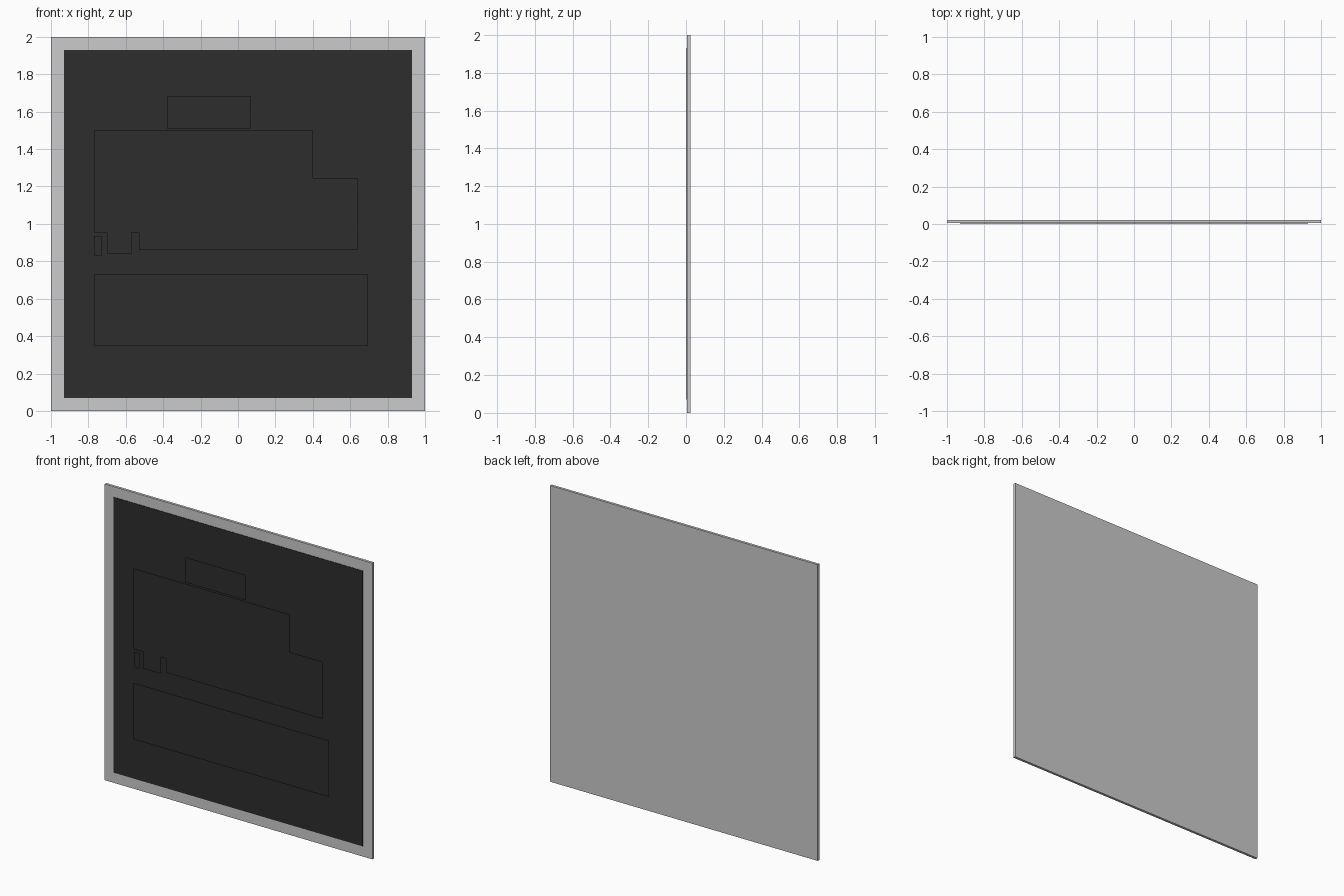
import bpy, bmesh, math

if "Cube" in bpy.data.objects:
    bpy.data.objects.remove(bpy.data.objects["Cube"])

dark = bpy.data.materials.new("charcoal")
dark.diffuse_color = (0.027, 0.027, 0.027, 1)
dark.use_nodes = True
dark.node_tree.nodes["Principled BSDF"].inputs["Base Color"].default_value = dark.diffuse_color


def box(name, x0, x1, y0, y1, z0, z1, mat=None):
    bpy.ops.mesh.primitive_cube_add(size=1, location=((x0 + x1) / 2, (y0 + y1) / 2, (z0 + z1) / 2))
    ob = bpy.context.object
    ob.name = name
    ob.scale = (x1 - x0, y1 - y0, z1 - z0)
    bpy.ops.object.transform_apply(location=False, rotation=False, scale=True)
    if mat:
        ob.data.materials.append(mat)
    return ob


def sheet(name, y, outline):
    """Flat single sheet facing the front, from an x/z outline."""
    bm = bmesh.new()
    face = bm.faces.new([bm.verts.new((x, y, z)) for x, z in outline])
    face.normal_update()
    if face.normal.y > 0:
        face.normal_flip()
    me = bpy.data.meshes.new(name)
    bm.to_mesh(me)
    bm.free()
    me.materials.append(dark)
    ob = bpy.data.objects.new(name, me)
    bpy.context.collection.objects.link(ob)
    return ob


def card(name, y, x0, x1, z0, z1):
    return sheet(name, y, [(x0, z0), (x1, z0), (x1, z1), (x0, z1)])


# Backing board and dark front panel
box("backing_board", -1, 1, 0.005, 0.0225, 0, 2)
box("front_panel", -0.93, 0.93, 0.002, 0.005, 0.07, 1.93, dark)

# Thin layers lying just above the panel
card("inner_sheet", 0.0, -0.8, 0.8, 0.325, 1.8)
card("corner_strip", -0.002, 0.32, 0.85, 0.10, 0.22)
sheet("round_layer", -0.004, [(0.05 + 0.57 * math.cos(a * math.tau / 48),
                               0.9 + 0.57 * math.sin(a * math.tau / 48)) for a in range(48)])

# Raised cards, stepping forward
card("small_card", -0.010, -0.77, -0.73, 0.83, 0.935)
card("tab_card", -0.012, -0.70, -0.57, 0.84, 1.10)
card("right_card", -0.014, -0.53, 0.64, 0.86, 1.245)
card("main_card", -0.017, -0.77, 0.40, 0.955, 1.50)
card("top_card", -0.018, -0.38, 0.07, 1.51, 1.68)
card("lower_card", -0.0225, -0.77, 0.695, 0.35, 0.73)
